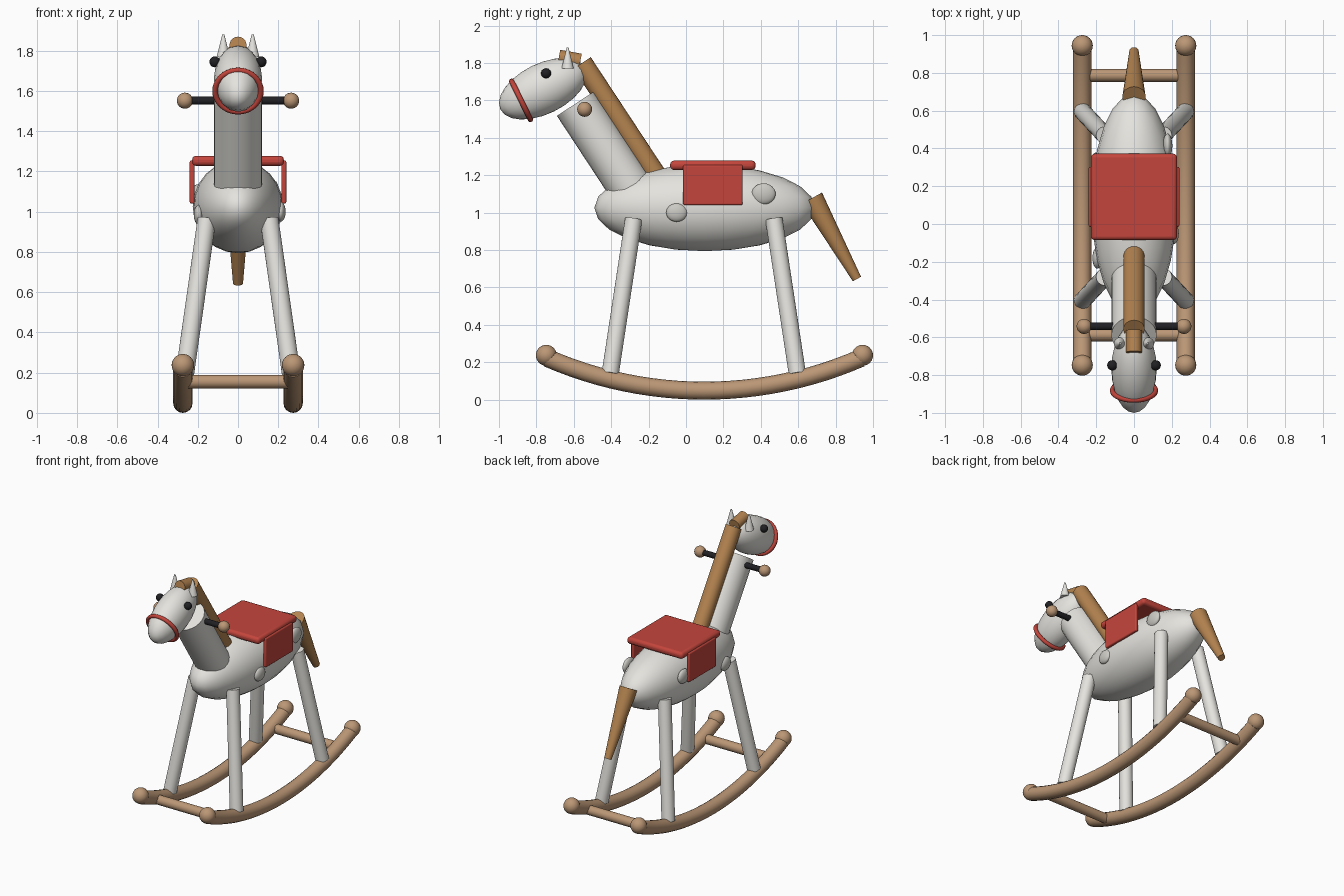
import bpy, math
from mathutils import Vector

if "Cube" in bpy.data.objects:
    bpy.data.objects.remove(bpy.data.objects["Cube"])


def material(name, r, g, b):
    m = bpy.data.materials.new(name)
    m.diffuse_color = (r, g, b, 1)
    m.use_nodes = True
    m.node_tree.nodes["Principled BSDF"].inputs["Base Color"].default_value = m.diffuse_color
    return m


WHITE = material("white_paint", 0.78, 0.77, 0.73)
SPOT = material("spot_paint", 0.6, 0.59, 0.55)
WOOD = material("wood", 0.50, 0.31, 0.18)
HAIR = material("hair", 0.46, 0.23, 0.08)
RED = material("red", 0.55, 0.06, 0.045)
DARK = material("dark", 0.015, 0.015, 0.018)


def finish(name, mat, smooth=True):
    ob = bpy.context.object
    ob.name = name
    ob.data.materials.append(mat)
    if smooth:
        bpy.ops.object.shade_smooth_by_angle(angle=math.radians(35))
    return ob


def ball(name, loc, radii, mat, tilt=0, seg=24, rings=12):
    bpy.ops.mesh.primitive_uv_sphere_add(segments=seg, ring_count=rings, radius=1,
                                         location=loc, rotation=(tilt, 0, 0))
    bpy.context.object.scale = radii
    return finish(name, mat)


def rod(name, a, b, r1, mat, r2=None, seg=24):
    a, b = Vector(a), Vector(b)
    d = b - a
    bpy.ops.mesh.primitive_cone_add(vertices=seg, radius1=r1, radius2=r1 if r2 is None else r2,
                                    depth=d.length, location=(a + b) / 2,
                                    rotation=d.to_track_quat('Z', 'Y').to_euler())
    return finish(name, mat)


def box(name, lo, hi, bevel, mat):
    lo, hi = Vector(lo), Vector(hi)
    bpy.ops.mesh.primitive_cube_add(size=1, location=(lo + hi) / 2)
    ob = bpy.context.object
    ob.scale = hi - lo
    bpy.ops.object.transform_apply(location=False, rotation=False, scale=True)
    mod = ob.modifiers.new("bevel", 'BEVEL')
    mod.width, mod.segments = bevel, 3
    return finish(name, mat)


# Rockers: circular arc tubes with a ball at each end
R, MID, TUBE = 2.1, 0.097, 0.048
for s, side in ((-1, "left"), (1, "right")):
    cu = bpy.data.curves.new("rocker", 'CURVE')
    cu.dimensions = '3D'
    cu.bevel_depth, cu.bevel_resolution, cu.use_fill_caps = TUBE, 6, True
    sp = cu.splines.new('POLY')
    n = 25
    sp.points.add(n - 1)
    amax = math.asin(0.838 / R)
    for i, p in enumerate(sp.points):
        a = amax * (2 * i / (n - 1) - 1)
        p.co = (s * 0.274, MID + R * math.sin(a), TUBE + R * (1 - math.cos(a)), 1)
    ob = bpy.data.objects.new("rocker", cu)
    bpy.context.collection.objects.link(ob)
    bpy.ops.object.select_all(action='DESELECT')
    ob.select_set(True)
    bpy.context.view_layer.objects.active = ob
    bpy.ops.object.convert(target='MESH')
    finish(side + "_rocker", WOOD)
    for y, end in ((-0.747, "front"), (0.944, "back")):
        ball(f"{side}_{end}_rocker_knob", (s * 0.274, y, 0.237), (0.056,) * 3, WOOD)

# Crossbars between the rockers
for y, end in ((-0.587, "front"), (0.787, "back")):
    rod(end + "_crossbar", (-0.26, y, 0.155), (0.26, y, 0.155), 0.034, WOOD)

# Body, neck and head
ball("body", (0, 0.1, 1.025), (0.225, 0.59, 0.231), WHITE)
rod("neck", (0, -0.26, 1.08), (0, -0.59, 1.583), 0.12, WHITE)
ball("head", (0, -0.765, 1.662), (0.12, 0.253, 0.135), WHITE, math.radians(26))

# Parts repeated on both sides
for s, side in ((-1, "left"), (1, "right")):
    for y0, y1, end in ((-0.28, -0.405, "front"), (0.47, 0.595, "back")):
        rod(f"{side}_{end}_leg", (s * 0.272, y1, 0.14), (s * 0.155, y0, 0.965), 0.046, WHITE)
    ball(side + "_eye", (s * 0.115, -0.748, 1.745), (0.027,) * 3, DARK)
    rod(side + "_ear", (s * 0.073, -0.633, 1.77), (s * 0.073, -0.633, 1.882), 0.033, WHITE, 0.005)
    ball(side + "_handle_knob", (s * 0.264, -0.542, 1.552), (0.04,) * 3, WOOD)
    box(side + "_saddle_flap", (s * 0.228 - 0.012, -0.015, 1.04),
        (s * 0.228 + 0.012, 0.303, 1.255), 0.008, RED)

# Spots on the flanks
for i, (x, y, z, r) in enumerate(((0.212, -0.05, 1.0, 0.056), (0.178, 0.415, 1.10, 0.064),
                                  (-0.195, -0.18, 0.985, 0.056), (-0.203, 0.32, 1.085, 0.058))):
    ball(f"spot_{i + 1}", (x, y, z), (0.025, r, r * 0.88), SPOT)

# Handle, bridle band and saddle
rod("handle", (-0.26, -0.542, 1.552), (0.26, -0.542, 1.552), 0.02, DARK)
bpy.ops.mesh.primitive_torus_add(major_radius=0.114, minor_radius=0.014, major_segments=40,
                                 minor_segments=12, location=(0, -0.882, 1.6),
                                 rotation=(math.radians(116), 0, 0))
finish("bridle_band", RED)
box("saddle", (-0.228, -0.085, 1.228), (0.228, 0.372, 1.278), 0.02, RED)

# Mane, forelock and tail
rod("mane", (0, -0.16, 1.199), (0, -0.556, 1.80), 0.056, HAIR)
rod("forelock", (0, -0.565, 1.808), (0, -0.68, 1.829), 0.042, HAIR)
rod("tail", (0, 0.673, 1.077), (0, 0.914, 0.645), 0.062, HAIR, 0.025)
